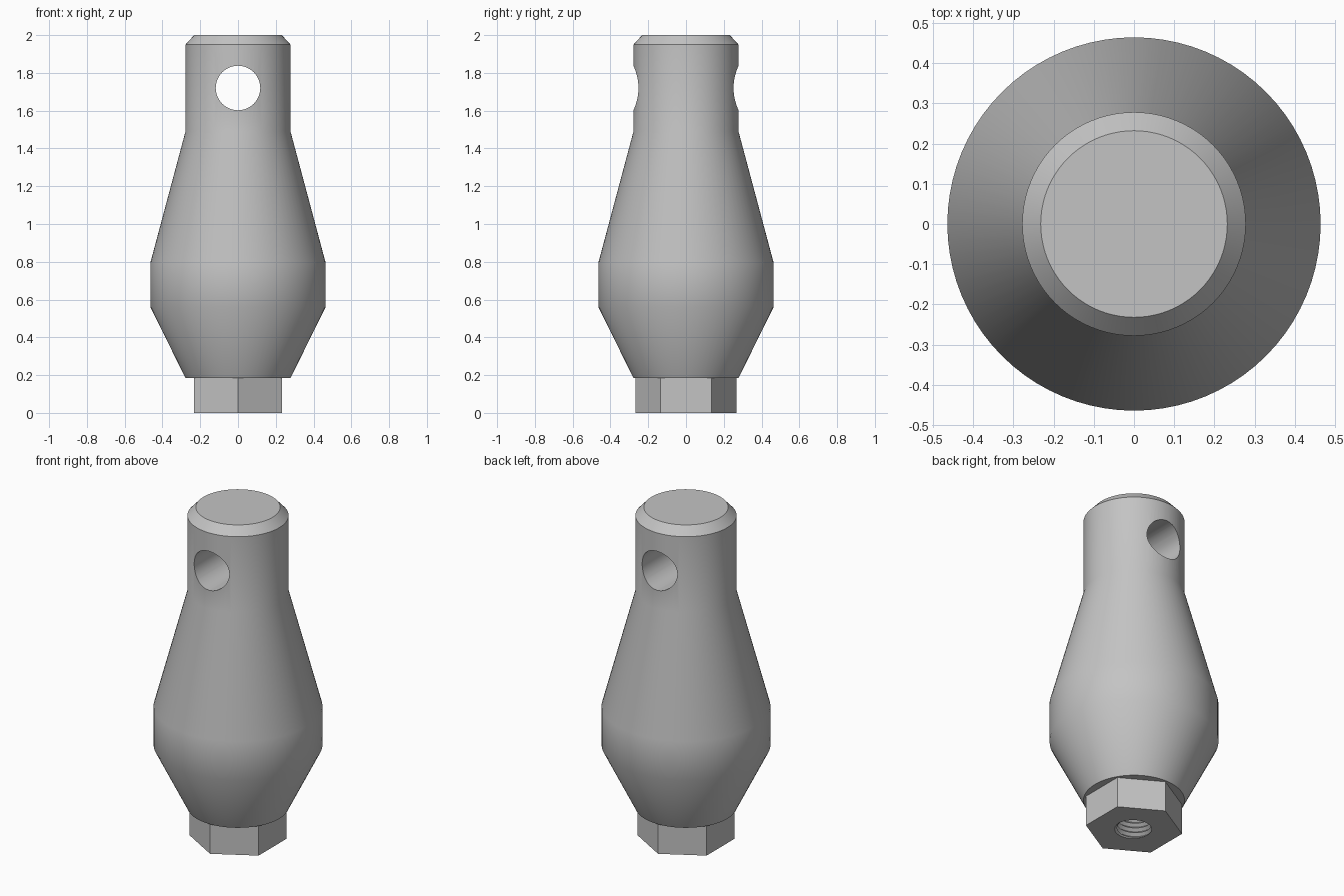
import bpy, bmesh, math

old = bpy.data.objects.get("Cube")
if old:
    bpy.data.objects.remove(old, do_unlink=True)

steel = bpy.data.materials.new("Grey metal")
steel.use_nodes = True
GREY = (0.55, 0.55, 0.55, 1.0)
steel.diffuse_color = GREY
steel.node_tree.nodes["Principled BSDF"].inputs["Base Color"].default_value = GREY


def finish(bm, name):
    bmesh.ops.recalc_face_normals(bm, faces=bm.faces)
    mesh = bpy.data.meshes.new(name)
    bm.to_mesh(mesh)
    bm.free()
    mesh.materials.append(steel)
    obj = bpy.data.objects.new(name, mesh)
    bpy.context.collection.objects.link(obj)
    return obj


def lathe(name, profile, sides, start=0.0):
    """Revolve (radius, height) points into a capped solid."""
    bm = bmesh.new()
    rings = []
    for r, z in profile:
        angles = [start + math.tau * i / sides for i in range(sides)]
        rings.append([bm.verts.new((r * math.cos(a), r * math.sin(a), z)) for a in angles])
    for low, high in zip(rings, rings[1:]):
        for i in range(sides):
            j = (i + 1) % sides
            bm.faces.new((low[i], low[j], high[j], high[i]))
    bm.faces.new(rings[0])
    bm.faces.new(rings[-1])
    return finish(bm, name)


def thread(name, crest, root, pitch, bottom, turns, n=32):
    """Solid helical thread, closed by a fan at each end."""
    bm = bmesh.new()

    def strand(r, lift):
        return [bm.verts.new((r * math.cos(math.tau * i / n), r * math.sin(math.tau * i / n),
                              bottom + lift + pitch * i / n)) for i in range(turns * n + 1)]
    a, b = strand(crest, 0), strand(root, pitch / 2)
    for i in range(turns * n):
        bm.faces.new((a[i], a[i + 1], b[i + 1], b[i]))
        if i + n < turns * n:
            bm.faces.new((b[i], b[i + 1], a[i + n + 1], a[i + n]))
    middle = bottom + pitch * turns / 2
    rim = [e for e in bm.edges if e.is_boundary]
    ends = (bm.verts.new((0, 0, bottom + pitch / 2)),
            bm.verts.new((0, 0, bottom + pitch * turns)))
    for e in rim:
        v, w = e.verts
        bm.faces.new((v, w, ends[int(v.co.z > middle)]))
    return finish(bm, name)


def combine(target, tool, operation):
    mod = target.modifiers.new(tool.name, 'BOOLEAN')
    mod.operation = operation
    mod.solver = 'EXACT'
    mod.object = tool
    bpy.ops.object.select_all(action='DESELECT')
    target.select_set(True)
    bpy.context.view_layer.objects.active = target
    bpy.ops.object.modifier_apply(modifier=mod.name)
    bpy.data.objects.remove(tool, do_unlink=True)


# Turned body with a chamfered top
body = lathe("weight_body", [(0.278, 0.185), (0.464, 0.56), (0.464, 0.795),
                             (0.278, 1.49), (0.278, 1.95), (0.232, 2.0)], 80)

# Hexagonal foot, its corners pointing front and back
foot = lathe("hex_foot", [(0.268, 0), (0.268, 0.25)], 6, math.pi / 2)
combine(body, foot, 'UNION')

# Cross hole from front to back
pin = lathe("cross_hole", [(0.118, -0.6), (0.118, 0.6)], 48)
pin.rotation_euler.x = math.pi / 2
pin.location.z = 1.72
combine(body, pin, 'DIFFERENCE')

# Threaded bore in the foot
bore = thread("threaded_bore", 0.093, 0.11, 0.03, -0.075, 18)
combine(body, bore, 'DIFFERENCE')

bpy.ops.object.shade_smooth_by_angle(angle=math.radians(32))
